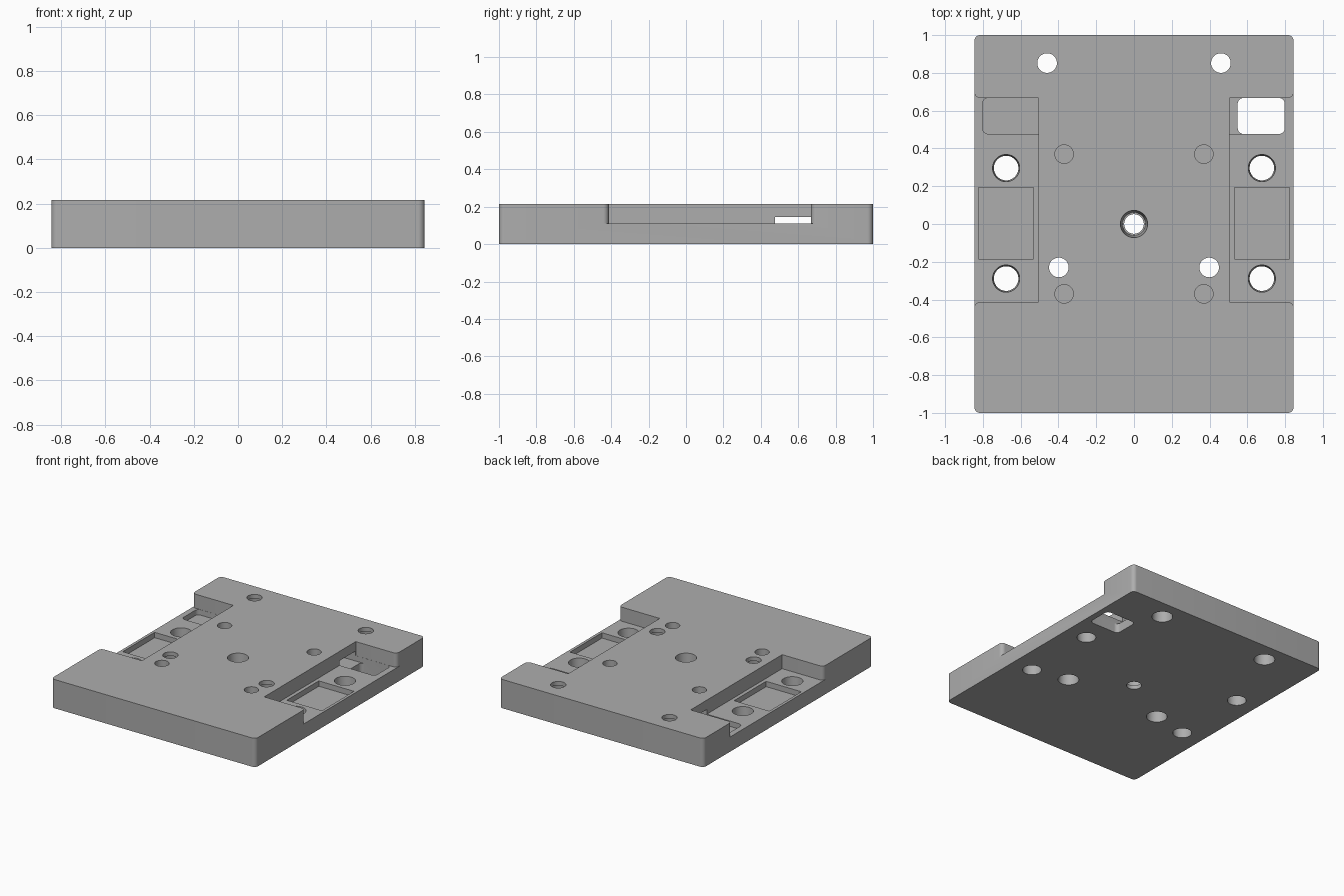
import bpy, bmesh, math

cube = bpy.data.objects.get("Cube")
if cube:
    bpy.data.objects.remove(cube, do_unlink=True)

HX, HY, TOP = 0.845, 1.0, 0.215      # half width, half length, thickness
SHELF, FLOOR = 0.11, 0.07            # side notch level, pocket floor level
R, OVER = 0.03, 0.05                 # corner radius, cutter overshoot
LIP, SEGS = 0.03, 48

grey = bpy.data.materials.new("plain_grey")
grey.use_nodes = True
colour = (0.42, 0.42, 0.42, 1)
grey.diffuse_color = colour
grey.node_tree.nodes["Principled BSDF"].inputs["Base Color"].default_value = colour


def arc(cx, cy, r, start, end, n=8):
    return [(cx + r * math.cos(math.radians(start + (end - start) * i / n)),
             cy + r * math.sin(math.radians(start + (end - start) * i / n)))
            for i in range(n + 1)]


def rounded(x0, x1, y0, y1, r=R):
    return (arc(x1 - r, y1 - r, r, 0, 90) + arc(x0 + r, y1 - r, r, 90, 180)
            + arc(x0 + r, y0 + r, r, 180, 270) + arc(x1 - r, y0 + r, r, 270, 360))


def rect(x0, x1, y0, y1):
    return [(x0, y0), (x1, y0), (x1, y1), (x0, y1)]


def loft(name, layers):
    """Solid through matching outlines, given as (z, points) from bottom to top."""
    bm = bmesh.new()
    rings = [[bm.verts.new((x, y, z)) for x, y in pts] for z, pts in layers]
    bm.faces.new(rings[0])
    bm.faces.new(rings[-1])
    for low, high in zip(rings, rings[1:]):
        for i in range(len(low)):
            j = (i + 1) % len(low)
            bm.faces.new((low[i], low[j], high[j], high[i]))
    bmesh.ops.recalc_face_normals(bm, faces=bm.faces)
    mesh = bpy.data.meshes.new(name)
    bm.to_mesh(mesh)
    bm.free()
    obj = bpy.data.objects.new(name, mesh)
    bpy.context.collection.objects.link(obj)
    mesh.materials.append(grey)
    return obj


cutters = []


def cut(name, z0, z1, pts):
    cutters.append(loft(name, [(z0, pts), (z1, pts)]))


def bore(name, x, y, steps):
    """Round hole from (z, radius) steps, bottom to top."""
    cutters.append(loft(name, [(z, arc(x, y, r, 0, 360, SEGS)[:-1]) for z, r in steps]))


base_plate = loft("base_plate", [(z, rounded(-HX, HX, -HY, HY)) for z in (0, TOP)])

# Side notches with rounded shoulders, and what sits in them
Y0, Y1, IN = -0.413, 0.668, 0.506
for s in (-1, 1):
    outline = ([(IN, Y0)] + arc(HX - R, Y0 - R, R, 90, 0) + [(HX + OVER, Y0 - R), (HX + OVER, Y1 + R)]
               + arc(HX - R, Y1 + R, R, 0, -90) + [(IN, Y1)])
    cut("notch", SHELF, TOP + OVER, [(s * x, y) for x, y in outline])
    pad = sorted((s * 0.533, s * 0.824))
    cut("pad_recess", FLOOR, SHELF + OVER, rect(*pad, -0.185, 0.193))
    for y in (0.296, -0.289):
        bore("side_hole", s * 0.677, y, [(-OVER, 0.063), (0, 0.065), (SHELF, 0.072), (SHELF + OVER, 0.072)])

# Cross channel under the deck, with an opening through the base on one side
cut("cross_channel", FLOOR, 0.145, rounded(-0.802, 0.798, 0.477, Y1 - 0.001))
cut("cable_opening", -OVER, FLOOR + 0.02, rounded(0.549, 0.798, 0.477, Y1 - 0.001))

# Stepped holes bored from below, and shallow holes from above
for s in (-1, 1):
    for x, y in ((0.46, 0.852), (0.398, -0.23)):
        bore("stepped_hole", s * x, y, [(-OVER, 0.072), (0, 0.072), (TOP - LIP, 0.061),
                                        (TOP - LIP, 0.052), (TOP + OVER, 0.052)])
    for y in (-0.37, 0.37):
        bore("blind_hole", s * 0.37, y, [(0.11, 0.049), (TOP + OVER, 0.049)])

# Centre hole stepped from above
bore("centre_hole", 0, 0, [(-OVER, 0.052), (LIP, 0.052), (LIP, 0.061), (TOP, 0.072), (TOP + OVER, 0.072)])

# Cut everything out of the plate and keep only the result
for cutter in cutters:
    mod = base_plate.modifiers.new(cutter.name, "BOOLEAN")
    mod.operation = "DIFFERENCE"
    mod.solver = "EXACT"
    mod.object = cutter
bpy.context.view_layer.update()
result = bpy.data.meshes.new_from_object(base_plate.evaluated_get(bpy.context.evaluated_depsgraph_get()))
base_plate.modifiers.clear()
base_plate.data = result
for cutter in cutters:
    bpy.data.objects.remove(cutter, do_unlink=True)
result.materials.clear()
result.materials.append(grey)
for face in result.polygons:
    face.material_index = 0

bpy.ops.object.select_all(action="DESELECT")
base_plate.select_set(True)
bpy.context.view_layer.objects.active = base_plate
bpy.ops.object.shade_smooth_by_angle(angle=math.radians(30))
